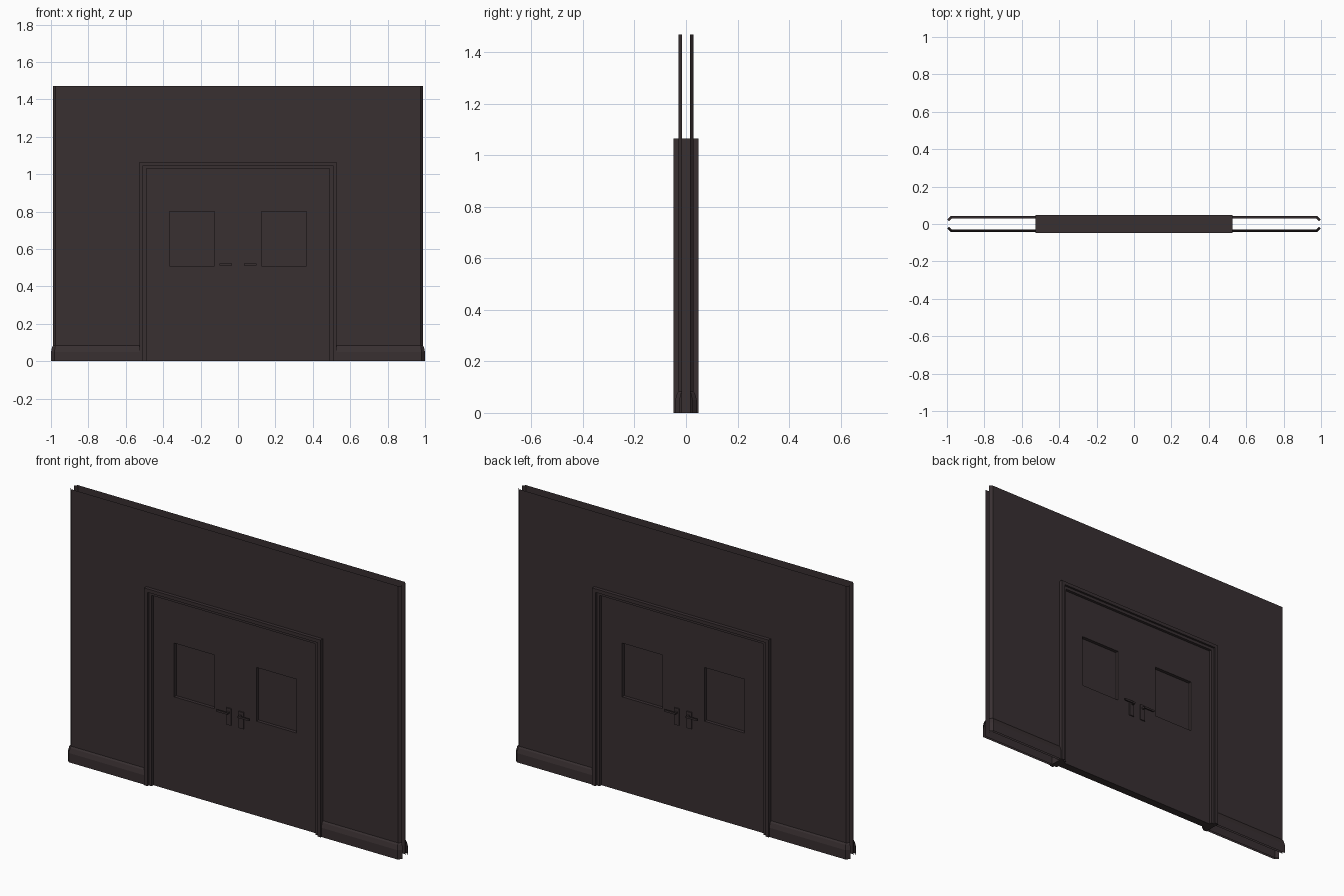
import bpy, bmesh, math
from mathutils import Vector

if "Cube" in bpy.data.objects:
    bpy.data.objects.remove(bpy.data.objects["Cube"])

mat = bpy.data.materials.new("dark brown")
mat.diffuse_color = (0.040, 0.029, 0.031, 1)
mat.use_nodes = True
mat.node_tree.nodes["Principled BSDF"].inputs["Base Color"].default_value = mat.diffuse_color


def finish(name, bm):
    me = bpy.data.meshes.new(name)
    bm.to_mesh(me)
    bm.free()
    me.materials.append(mat)
    ob = bpy.data.objects.new(name, me)
    bpy.context.collection.objects.link(ob)
    return ob


def build(name, polys, mirror_x=True, mirror_y=True):
    """Polygons of the front right part, mirrored to the other sides."""
    bm = bmesh.new()
    for sx in ((1, -1) if mirror_x else (1,)):
        for sy in ((1, -1) if mirror_y else (1,)):
            for p in polys:
                pts = [(x * sx, y * sy, z) for x, y, z in p]
                if sx * sy < 0:
                    pts.reverse()
                bm.faces.new([bm.verts.new(q) for q in pts])
    bmesh.ops.remove_doubles(bm, verts=bm.verts[:], dist=1e-5)
    bmesh.ops.dissolve_limit(bm, angle_limit=0.01, verts=bm.verts[:], edges=bm.edges[:])
    return finish(name, bm)


def front(x0, x1, z0, z1, y):
    return [(x0, y, z0), (x1, y, z0), (x1, y, z1), (x0, y, z1)]


def box(x0, x1, y0, y1, z0, z1):
    a, b, c, d = front(x0, x1, z0, z1, y0)
    e, f, g, h = front(x0, x1, z0, z1, y1)
    return [[a, b, c, d], [f, e, h, g], [b, f, g, c], [e, a, d, h], [d, c, g, h], [e, f, b, a]]


def arch(name, ox, oz, ix, iz, depth):
    """U-shaped surround through the wall."""
    prof = [(-ox, 0), (-ix, 0), (-ix, iz), (ix, iz), (ix, 0), (ox, 0), (ox, oz), (-ox, oz)]
    bm = bmesh.new()
    f = bm.faces.new([bm.verts.new((x, -depth, z)) for x, z in prof])
    r = bmesh.ops.extrude_face_region(bm, geom=[f], use_keep_orig=True)
    vs = [v for v in r["geom"] if isinstance(v, bmesh.types.BMVert)]
    bmesh.ops.translate(bm, vec=(0, 2 * depth, 0), verts=vs)
    bmesh.ops.recalc_face_normals(bm, faces=bm.faces[:])
    finish(name, bm)


def path(d, z):
    """Plan line of the wall skin, offset outward by d, at height z."""
    return [(0.51, -0.029 - d, z), (0.976 + 0.4 * d, -0.029 - d, z), (0.99 + 0.7 * d, -0.015 - 0.7 * d, z)]


def loft(rows):
    return [[a[i], a[i + 1], b[i + 1], b[i]] for a, b in zip(rows, rows[1:]) for i in range(len(a) - 1)]


# wall skins, hollow between, with turned-in ends
TOP, HEAD = 1.47, 1.05
build("wall", loft([path(0, 0), path(0, HEAD), path(0, TOP)]) + [front(0, 0.51, HEAD, TOP, -0.029)])

# skirting boards with sloped top
build("skirting", loft([path(0.013, 0), path(0.013, 0.05), path(0.006, 0.075), path(0, 0.083)]))

# door surround and inner stop
arch("door_trim", 0.527, 1.065, 0.507, 1.046, 0.048)
arch("door_stop", 0.507, 1.046, 0.49, 1.03, 0.037)

# door with recessed windows
DY, GY = -0.022, -0.004
xs, zs = [0, 0.126, 0.366, 0.49], [0, 0.51, 0.80, 1.03]
polys = [[(0, 0, 0), (0.49, 0, 0), (0.49, DY, 0), (0, DY, 0)]]
for i in range(3):
    for j in range(3):
        outer = front(xs[i], xs[i + 1], zs[j], zs[j + 1], DY)
        if (i, j) != (1, 1):
            polys.append(outer)
            continue
        inner = front(xs[i], xs[i + 1], zs[j], zs[j + 1], GY)
        polys.append(inner)
        for k in range(4):
            n = (k + 1) % 4
            polys.append([outer[k], outer[n], inner[n], inner[k]])
build("door", polys)

# handles on both faces
build("handle_plate", box(0.022, 0.052, -0.028, DY, 0.448, 0.538))
build("handle_stem", box(0.031, 0.041, -0.041, -0.028, 0.512, 0.522))
build("handle_lever", box(0.031, 0.098, -0.047, -0.040, 0.512, 0.522))
